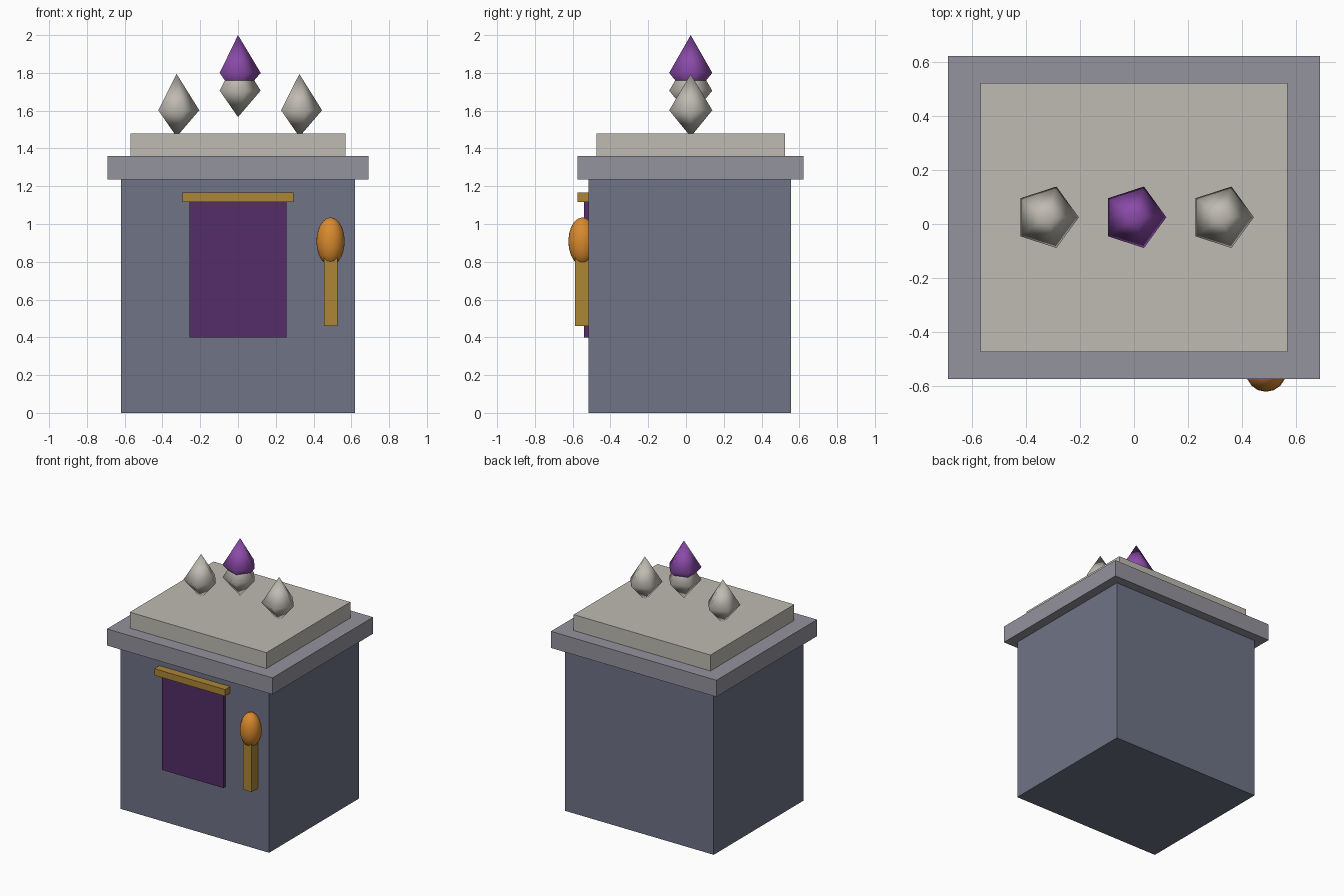
import bpy, bmesh, math

if "Cube" in bpy.data.objects:
    bpy.data.objects.remove(bpy.data.objects["Cube"])


def srgb(r, g, b):
    f = lambda c: c / 12.92 if c <= 0.04045 else ((c + 0.055) / 1.055) ** 2.4
    return (f(r / 255), f(g / 255), f(b / 255), 1.0)


def material(name, *rgb):
    m = bpy.data.materials.new(name)
    m.diffuse_color = srgb(*rgb)
    m.use_nodes = True
    m.node_tree.nodes["Principled BSDF"].inputs["Base Color"].default_value = m.diffuse_color
    return m


STONE = material("blue grey stone", 110, 115, 134)
LEDGE = material("grey ledge", 148, 147, 157)
PALE = material("pale stone", 191, 187, 178)
CLOTH = material("dark purple cloth", 84, 45, 104)
GOLD = material("old gold", 172, 134, 54)
FLAME = material("orange flame", 217, 138, 46)
GEM = material("violet crystal", 138, 74, 168)


def finish(name, bm, mat, smooth=False):
    bmesh.ops.recalc_face_normals(bm, faces=bm.faces)
    me = bpy.data.meshes.new(name)
    for f in bm.faces:
        f.smooth = smooth
    bm.to_mesh(me)
    bm.free()
    me.materials.append(mat)
    ob = bpy.data.objects.new(name, me)
    bpy.context.collection.objects.link(ob)
    return ob


def box(name, lo, hi, mat):
    bm = bmesh.new()
    bmesh.ops.create_cube(bm, size=1)
    for v in bm.verts:
        v.co = [(a + b) / 2 + c * (b - a) for a, b, c in zip(lo, hi, v.co)]
    return finish(name, bm, mat)


def crystal(name, x, z, mat, r=0.12, up=0.192, down=0.14):
    """Five-sided double pyramid, widest at height z."""
    bm = bmesh.new()
    ring = [bm.verts.new((r * math.cos(i * math.tau / 5), r * math.sin(i * math.tau / 5), 0))
            for i in range(5)]
    for h in (up, -down):
        tip = bm.verts.new((0, 0, h))
        for i in range(5):
            bm.faces.new((ring[i], ring[(i + 1) % 5], tip))
    ob = finish(name, bm, mat, smooth=True)
    ob.location = (x, 0.025, z)
    return ob


# Stone block with stepped top
box("body", (-0.62, -0.515, 0), (0.62, 0.555, 1.24), STONE)
box("ledge", (-0.69, -0.575, 1.235), (0.69, 0.623, 1.36), LEDGE)
box("top_slab", (-0.57, -0.475, 1.355), (0.57, 0.523, 1.48), PALE)

# Crystals on top
crystal("left_crystal", -0.325, 1.602, PALE)
crystal("right_crystal", 0.325, 1.602, PALE)
crystal("middle_crystal", 0, 1.706, PALE)
crystal("violet_crystal", 0, 1.80, GEM, up=0.2)

# Hanging banner and its rod
box("banner", (-0.256, -0.54, 0.40), (0.256, -0.505, 1.12), CLOTH)
box("banner_rod", (-0.295, -0.575, 1.116), (0.295, -0.505, 1.166), GOLD)

# Wall torch
box("torch_handle", (0.455, -0.588, 0.46), (0.526, -0.505, 0.84), GOLD)
bm = bmesh.new()
bmesh.ops.create_uvsphere(bm, u_segments=16, v_segments=10, radius=1)
bmesh.ops.scale(bm, vec=(0.075, 0.075, 0.127), verts=bm.verts)
flame = finish("torch_flame", bm, FLAME, smooth=True)
flame.location = (0.49, -0.548, 0.908)
